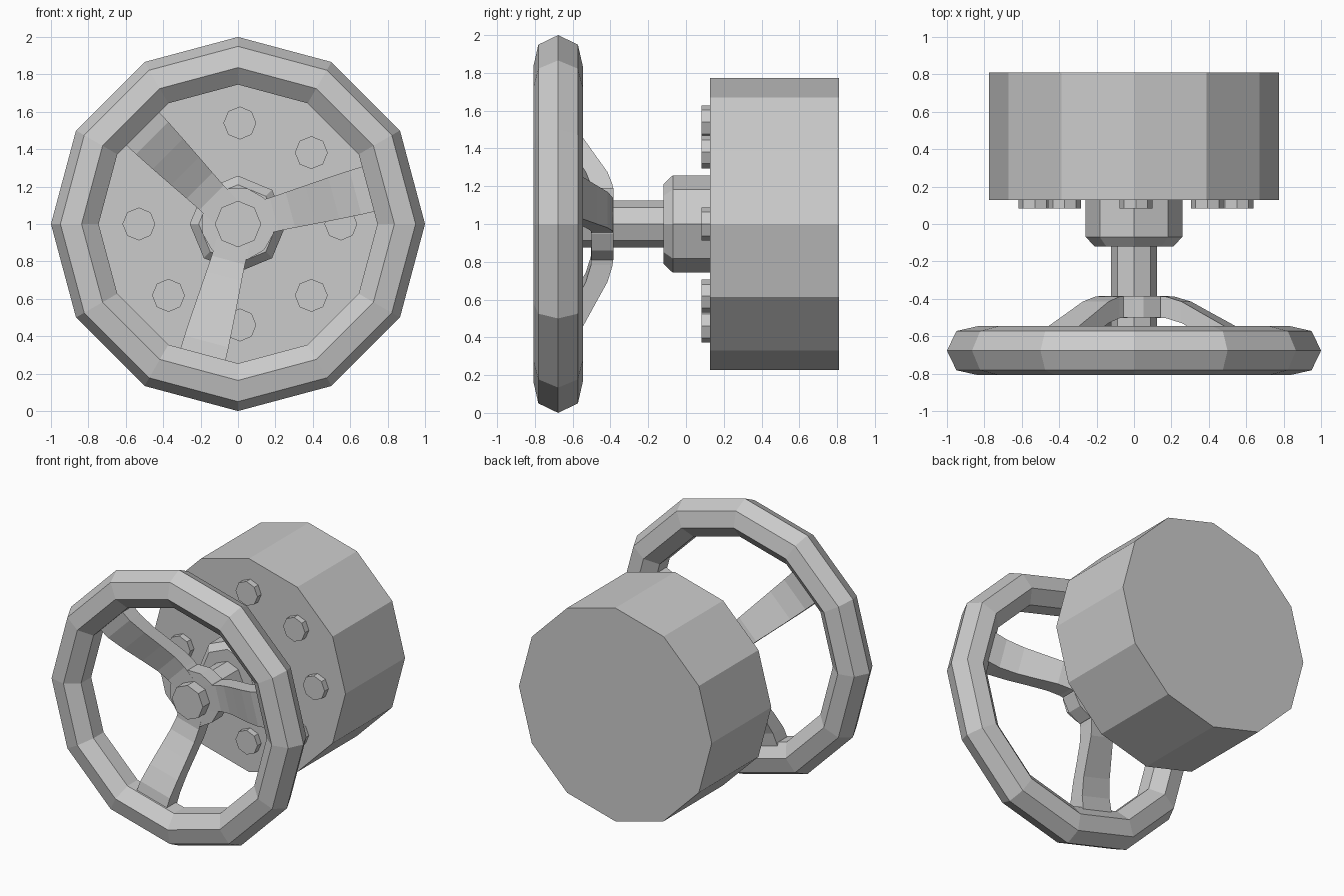
import bpy, bmesh
from math import sin, cos, pi, radians

if "Cube" in bpy.data.objects:
    bpy.data.objects.remove(bpy.data.objects["Cube"])

CZ = 1.0  # height of the common axis, which runs along y


def make_object(name, bm):
    bmesh.ops.recalc_face_normals(bm, faces=bm.faces)
    mesh = bpy.data.meshes.new(name)
    bm.to_mesh(mesh)
    bm.free()
    ob = bpy.data.objects.new(name, mesh)
    bpy.context.collection.objects.link(ob)
    return ob


def lathe(name, profile, sides, x=0, z=CZ, turn=0, closed=False):
    """Spin (radius, y) points around the y axis; cap the ends unless closed."""
    bm = bmesh.new()
    rings = []
    for r, y in profile:
        angles = [turn + 2 * pi * i / sides for i in range(sides)]
        rings.append([bm.verts.new((x + r * cos(a), y, z + r * sin(a))) for a in angles])
    pairs = list(zip(rings, rings[1:]))
    if closed:
        pairs.append((rings[-1], rings[0]))
    else:
        bm.faces.new(rings[0])
        bm.faces.new(rings[-1])
    for a, b in pairs:
        for i in range(sides):
            j = (i + 1) % sides
            bm.faces.new((a[i], a[j], b[j], b[i]))
    return make_object(name, bm)


def spoke(name, angle):
    """Curved bar: stations of (radius, back y, front y, half width)."""
    stations = [(0.10, -0.385, -0.50, 0.09), (0.20, -0.388, -0.503, 0.092),
                (0.29, -0.415, -0.53, 0.098), (0.40, -0.475, -0.585, 0.106),
                (0.53, -0.545, -0.655, 0.115), (0.65, -0.59, -0.71, 0.122),
                (0.80, -0.61, -0.735, 0.128)]
    bm = bmesh.new()
    c, s = cos(angle), sin(angle)
    rings = []
    for r, back, front, w in stations:
        corners = [(-w, back), (w, back), (w, front), (-w, front)]
        rings.append([bm.verts.new((r * c - t * s, y, CZ + r * s + t * c)) for t, y in corners])
    for a, b in zip(rings, rings[1:]):
        for i in range(4):
            j = (i + 1) % 4
            bm.faces.new((a[i], a[j], b[j], b[i]))
    bm.faces.new(rings[0])
    bm.faces.new(rings[-1])
    return make_object(name, bm)


# Hand wheel rim with seven-sided section
section = [(0.866 + 0.134 * cos(2 * pi * i / 7), -0.677 + 0.134 * sin(2 * pi * i / 7))
           for i in range(7)]
lathe("wheel_rim", section, 12, closed=True)

# Wheel hub and three curved spokes
lathe("wheel_hub", [(0.197, -0.50), (0.197, -0.385)], 12, turn=radians(15))
for i in range(3):
    spoke(f"wheel_spoke_{i + 1}", radians(15 + 120 * i))

# Shaft and its chamfered collar
lathe("shaft", [(0.124, -0.58), (0.124, 0.0)], 8)
lathe("shaft_collar", [(0.21, -0.12), (0.258, -0.07), (0.258, 0.14)], 8)

# Main drum
lathe("drum", [(0.774, 0.127), (0.774, 0.81)], 12)

# Ring of bolts on the drum face
for i in range(8):
    a = i * pi / 4
    lathe(f"bolt_{i + 1}", [(0.088, 0.083), (0.088, 0.15)], 8,
          x=0.01 + 0.54 * cos(a), z=CZ + 0.54 * sin(a), turn=a)
